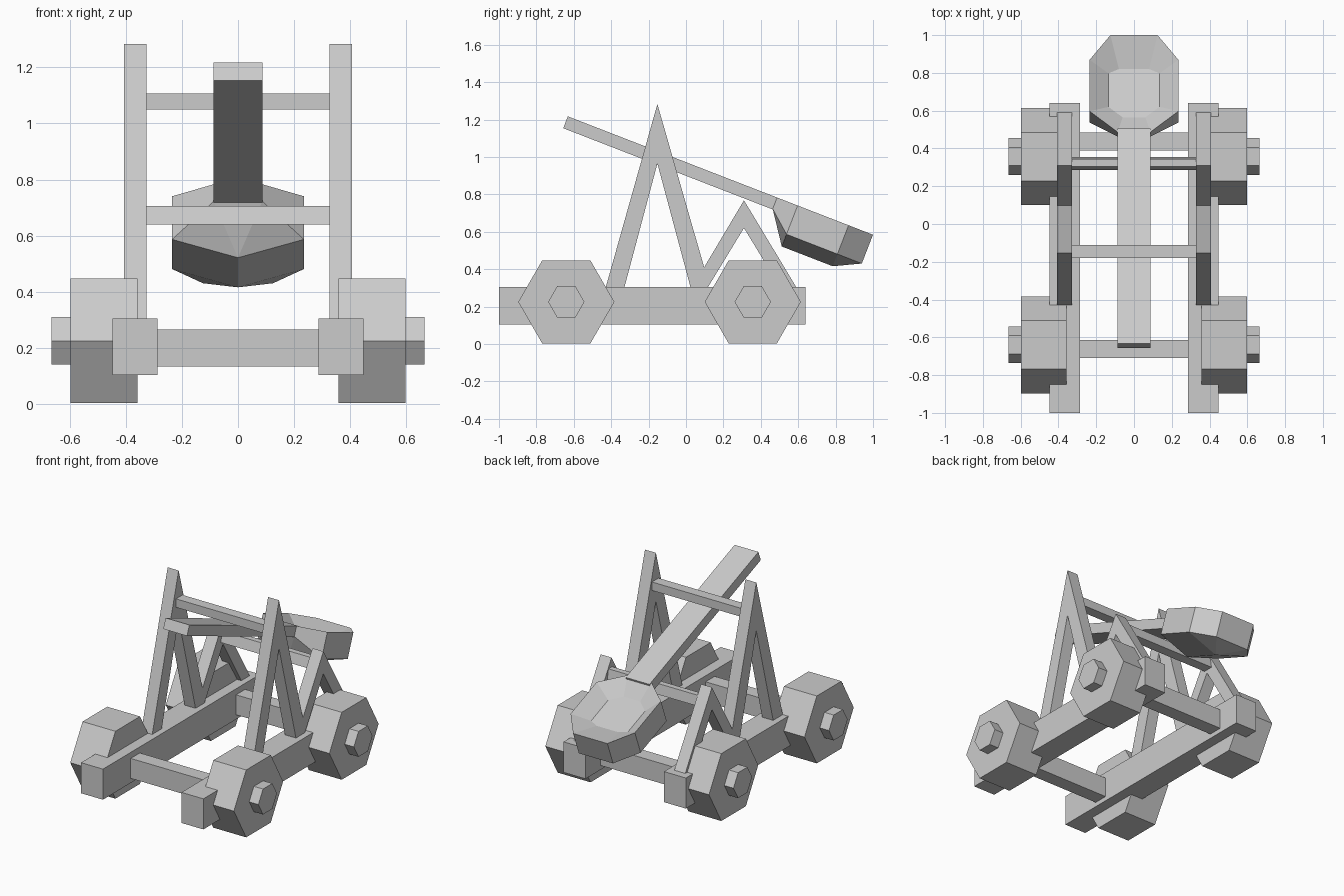
import bpy
from math import cos, sin, pi, radians

if "Cube" in bpy.data.objects:
    bpy.data.objects.remove(bpy.data.objects["Cube"])


def make(name, verts, faces):
    mesh = bpy.data.meshes.new(name)
    mesh.from_pydata(verts, [], faces)
    import bmesh
    bm = bmesh.new()
    bm.from_mesh(mesh)
    bmesh.ops.recalc_face_normals(bm, faces=bm.faces)
    bm.to_mesh(mesh)
    bm.free()
    ob = bpy.data.objects.new(name, mesh)
    bpy.context.collection.objects.link(ob)
    return ob


def extrude_x(name, profile, x0, x1):
    """Extrude a (y, z) profile from x0 to x1."""
    n = len(profile)
    verts = [(x, y, z) for x in (x0, x1) for y, z in profile]
    faces = [list(range(n)), list(range(n, 2 * n))]
    faces += [(i, (i + 1) % n, n + (i + 1) % n, n + i) for i in range(n)]
    return make(name, verts, faces)


def pair_x(name, profile, x0, x1):
    for side, s in (("right", 1), ("left", -1)):
        extrude_x(f"{side}_{name}", profile, s * x0, s * x1)


def rect(y0, y1, z0, z1):
    return [(y0, z0), (y1, z0), (y1, z1), (y0, z1)]


def hexagon(y, z, r):
    return [(y + r * cos(i * pi / 3), z + r * sin(i * pi / 3)) for i in range(6)]


# Base rails and cross beams
pair_x("rail", rect(-1.0, 0.64, 0.103, 0.305), 0.287, 0.447)
extrude_x("front_beam", rect(-0.71, -0.615, 0.133, 0.265), -0.3, 0.3)
extrude_x("rear_beam", rect(0.39, 0.485, 0.133, 0.265), -0.3, 0.3)

# Hexagonal wheels with hubs
for end, y in (("front", -0.64), ("rear", 0.357)):
    pair_x(f"{end}_wheel", hexagon(y, 0.225, 0.257), 0.358, 0.598)
    pair_x(f"{end}_hub", hexagon(y, 0.225, 0.097), 0.59, 0.665)

# Tall and short triangular side frames, one zigzag profile
pair_x("side_frame", [
    (-0.43, 0.30), (-0.153, 1.283), (0.097, 0.41), (0.31, 0.768),
    (0.592, 0.30), (0.505, 0.30), (0.31, 0.62), (0.115, 0.30),
    (0.025, 0.30), (-0.153, 0.965), (-0.33, 0.30)], 0.327, 0.407)

# Cross bars between the frames
extrude_x("upper_bar", rect(-0.18, -0.112, 1.05, 1.106), -0.33, 0.33)
extrude_x("lower_bar", [(0.286, 0.64), (0.354, 0.64), (0.343, 0.706),
                        (0.305, 0.706)], -0.33, 0.33)

# Tilted throwing arm; u runs along the arm, v is up from its top face
A = radians(21.2)


def tilt(u, v):
    return (0.487 + u * cos(A) + v * sin(A), 0.783 - u * sin(A) + v * cos(A))


extrude_x("throwing_arm", [tilt(-1.2, 0), tilt(-1.2, -0.068),
                           tilt(0.02, -0.068), tilt(0.02, 0)], -0.087, 0.087)

# Bucket: rim, outer wall bottom and dished floor rings, plus a keel below
def ring(points):
    pts = points + [(-x, u, v) for x, u, v in reversed(points)]
    return [(x, *tilt(u, v)) for x, u, v in pts]


rim = ring([(0.087, 0, 0), (0.235, 0.118, 0), (0.235, 0.41, 0), (0.125, 0.55, 0)])
base = ring([(0.087, 0, -0.065), (0.235, 0.118, -0.165),
             (0.235, 0.41, -0.165), (0.125, 0.55, -0.165)])
floor = ring([(0.06, 0.11, -0.07), (0.135, 0.17, -0.07),
              (0.135, 0.36, -0.07), (0.08, 0.385, -0.07)])
keel = [(0, *tilt(0.118, -0.235)), (0, *tilt(0.41, -0.235))]
faces = [list(range(16, 24))]
for i in range(8):
    j = (i + 1) % 8
    faces += [(i, j, 8 + j, 8 + i), (i, j, 16 + j, 16 + i)]
faces += [(8, 15, 24), (8, 9, 24), (15, 14, 24), (9, 10, 25, 24),
          (14, 13, 25, 24), (10, 11, 25), (13, 12, 25), (11, 12, 25)]
make("bucket", rim + base + floor + keel, faces)
